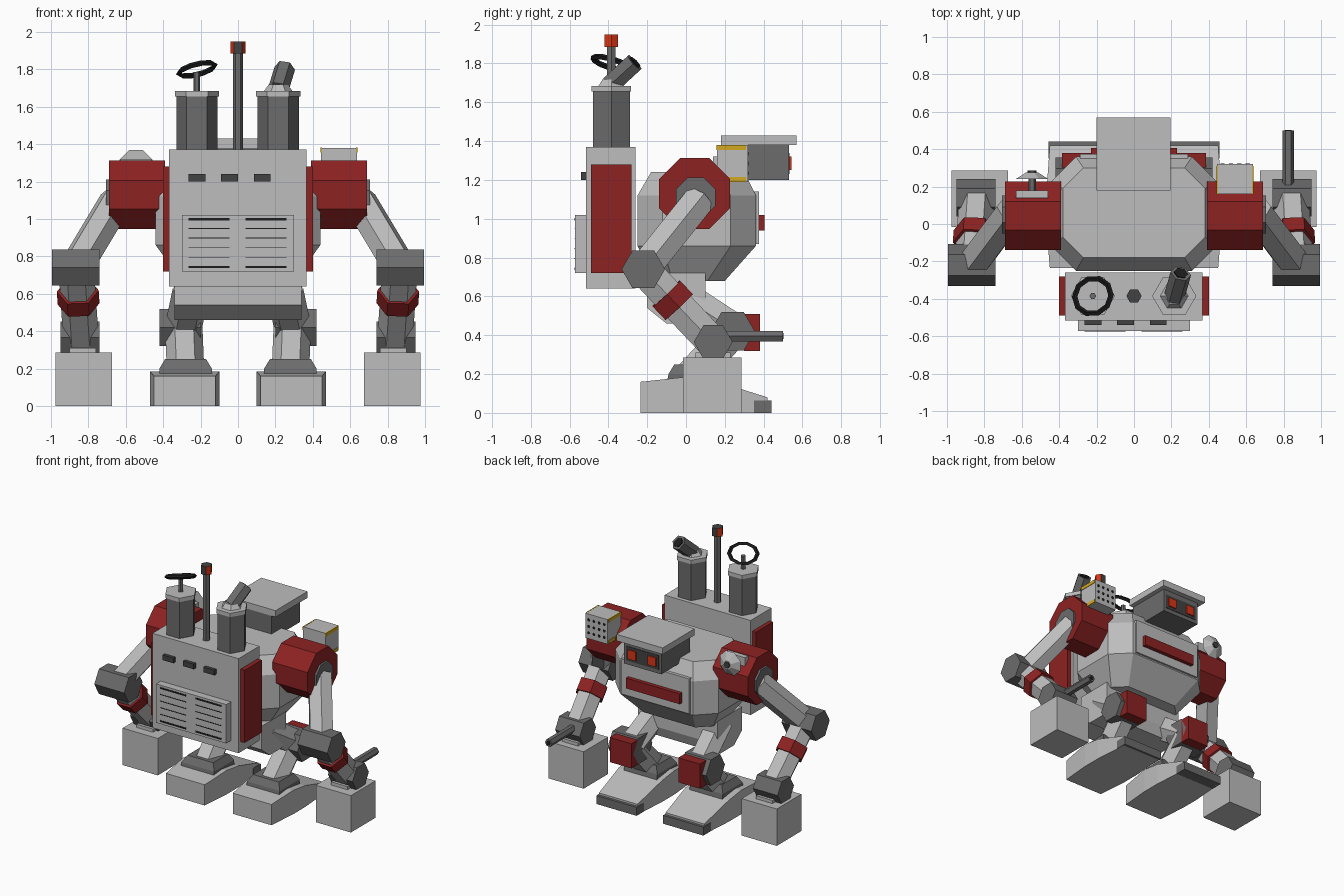
import bpy, bmesh, math
from mathutils import Vector

cube = bpy.data.objects.get("Cube")
if cube:
    bpy.data.objects.remove(cube, do_unlink=True)


def material(name, *rgb):
    m = bpy.data.materials.new(name)
    m.use_nodes = True
    m.diffuse_color = (*rgb, 1)
    m.node_tree.nodes["Principled BSDF"].inputs["Base Color"].default_value = (*rgb, 1)
    return m


LIGHT = material("light grey", 0.51, 0.51, 0.51)
MID = material("mid grey", 0.15, 0.15, 0.15)
DARK = material("dark grey", 0.055, 0.055, 0.055)
BLACK = material("black", 0.012, 0.012, 0.012)
RED = material("dark red", 0.27, 0.016, 0.016)
ORANGE = material("lamp orange", 0.7, 0.035, 0.008)
YELLOW = material("warning yellow", 0.65, 0.4, 0.015)


def loft(name, rings, mat):
    """Closed solid through a list of equally sized point rings."""
    bm = bmesh.new()
    rows = [[bm.verts.new(p) for p in ring] for ring in rings]
    n = len(rows[0])
    for a, b in zip(rows, rows[1:]):
        for i in range(n):
            j = (i + 1) % n
            bm.faces.new((a[i], a[j], b[j], b[i]))
    bm.faces.new(rows[0])
    bm.faces.new(rows[-1])
    bmesh.ops.recalc_face_normals(bm, faces=bm.faces)
    mesh = bpy.data.meshes.new(name)
    bm.to_mesh(mesh)
    bm.free()
    obj = bpy.data.objects.new(name, mesh)
    bpy.context.scene.collection.objects.link(obj)
    mesh.materials.append(mat)
    return obj


def box(name, x0, x1, y0, y1, z0, z1, mat):
    return loft(name, [[(x0, y0, z), (x1, y0, z), (x1, y1, z), (x0, y1, z)] for z in (z0, z1)], mat)


def rod(name, p, q, r, mat, n=6, r2=None, ref=(1, 0, 0), phase=0.0):
    """Prism or cone from p to q; ref points to the first corner."""
    p, q = Vector(p), Vector(q)
    d = (q - p).normalized()
    u = Vector(ref)
    u = (u - d * u.dot(d)).normalized()
    v = d.cross(u)
    angles = [2 * math.pi * (i + phase) / n for i in range(n)]
    ring = [u * math.cos(a) + v * math.sin(a) for a in angles]
    return loft(name, [[c + k * s for k in ring] for c, s in ((p, r), (q, r if r2 is None else r2))], mat)


def extrude_x(name, x0, x1, profile, mat):
    return loft(name, [[(x, y, z) for y, z in profile] for x in (x0, x1)], mat)


def octagon(hx, y0, y1, cut, z):
    return [(-hx, y0 + cut, z), (cut - hx, y0, z), (hx - cut, y0, z), (hx, y0 + cut, z),
            (hx, y1 - cut, z), (hx - cut, y1, z), (cut - hx, y1, z), (-hx, y1 - cut, z)]


# Torso and pelvis
loft("torso", [octagon(0.31, -0.16, 0.2, 0.09, 0.68), octagon(0.44, -0.25, 0.36, 0.13, 0.86),
               octagon(0.44, -0.25, 0.36, 0.13, 1.12), octagon(0.38, -0.18, 0.30, 0.11, 1.24)], LIGHT)
extrude_x("pelvis", -0.34, 0.34, [(-0.2, 0.72), (-0.2, 0.54), (-0.1, 0.46), (0.07, 0.46),
                                 (0.1, 0.54), (0.1, 0.72)], LIGHT)
box("chest_plate", -0.29, 0.29, 0.33, 0.375, 0.87, 1.14, LIGHT)
box("chest_bar", -0.23, 0.23, 0.36, 0.405, 0.94, 1.02, RED)

# Head
box("head", -0.16, 0.16, 0.18, 0.53, 1.2, 1.38, MID)
box("head_roof", -0.2, 0.195, 0.18, 0.57, 1.38, 1.43, LIGHT)
box("visor", -0.14, 0.14, 0.525, 0.534, 1.23, 1.34, DARK)
for s in (-1, 1):
    box("eye", s * 0.085 - 0.035, s * 0.085 + 0.035, 0.53, 0.543, 1.25, 1.32, ORANGE)

# Backpack with rear hatch, vents and side plates
box("backpack", -0.37, 0.365, -0.515, -0.26, 0.64, 1.37, LIGHT)
box("rear_hatch", -0.3, 0.3, -0.572, -0.51, 0.72, 1.02, LIGHT)
for x in (-0.22, -0.045, 0.13):
    box("vent", x - 0.045, x + 0.045, -0.54, -0.51, 1.2, 1.24, DARK)
for x in (-0.155, 0.15):
    for i in range(6):
        t = 0.008 if i in (0, 5) else 0.003
        box("hatch_slit", x - 0.11, x + 0.11, -0.575, -0.57, 1.0 - 0.051 * i - t, 1.0 - 0.051 * i + t / 2, BLACK)
for s in (-1, 1):
    box("side_plate", s * 0.35, s * 0.4, -0.49, -0.28, 0.72, 1.28, RED)

# Chimneys
Y = -0.385
for x in (-0.22, 0.215):
    rod("chimney", (x, Y, 1.36), (x, Y, 1.66), 0.11, MID)
    rod("chimney_cap", (x, Y, 1.655), (x, Y, 1.685), 0.118, LIGHT)

# Valve wheel, tilted
rod("valve_stem", (-0.22, Y, 1.68), (-0.22, Y, 1.785), 0.018, MID)
bpy.ops.mesh.primitive_torus_add(major_segments=10, minor_segments=4, major_radius=0.1,
                                 minor_radius=0.015, location=(-0.22, Y, 1.8))
wheel = bpy.context.object
wheel.name = "valve_wheel"
wheel.rotation_euler = Vector((0, 0, 1)).rotation_difference(Vector((-0.25, 0.3, 1))).to_euler()
wheel.data.materials.append(BLACK)

# Bent exhaust
rod("exhaust_collar", (0.215, Y, 1.685), (0.215, Y, 1.72), 0.075, LIGHT, r2=0.05)
rod("exhaust_pipe", (0.215, -0.39, 1.69), (0.25, -0.265, 1.805), 0.056, MID)
rod("exhaust_mouth", (0.249, -0.268, 1.802), (0.2515, -0.261, 1.809), 0.038, BLACK)

# Mast with warning lamp
rod("mast", (0, Y, 1.36), (0, Y, 1.9), 0.026, MID)
lamp = rod("mast_lamp", (0, Y, 1.885), (0, Y, 1.95), 0.041, DARK)
lamp.data.materials.append(ORANGE)
for f in lamp.data.polygons:
    f.material_index = int(abs(f.normal.x) > 0.5)

for s in (-1, 1):
    # Arm
    rod("shoulder", (s * 0.39, 0.045, 1.13), (s * 0.69, 0.045, 1.13), 0.198, RED, 8, ref=(0, 1, 0), phase=0.5)
    rod("shoulder_socket", (s * 0.5, 0.05, 1.11), (s * 0.705, 0.05, 1.11), 0.11, MID, 8, ref=(0, 1, 0), phase=0.5)
    rod("upper_arm", (s * 0.65, 0.07, 1.1), (s * 0.86, -0.21, 0.75), 0.092, LIGHT)
    rod("elbow", (s * 0.74, -0.22, 0.74), (s * 0.995, -0.22, 0.74), 0.112, MID, ref=(0, 1, 0))
    elbow, wrist = Vector((s * 0.865, -0.22, 0.74)), Vector((s * 0.84, 0.14, 0.36))
    rod("forearm", elbow, wrist, 0.095, LIGHT)
    rod("forearm_band", elbow.lerp(wrist, 0.33), elbow.lerp(wrist, 0.51), 0.112, RED)
    rod("wrist", (s * 0.74, 0.14, 0.365), (s * 0.95, 0.14, 0.365), 0.1, MID, ref=(0, 1, 0))
    box("wrist_plate", s * 0.76, s * 0.9, 0.05, 0.23, 0.27, 0.31, LIGHT)
    box("hand", s * 0.675, s * 0.975, -0.015, 0.285, 0, 0.285, LIGHT)

    # Leg
    rod("thigh", (s * 0.25, -0.05, 0.62), (s * 0.29, 0.24, 0.43), 0.1, LIGHT)
    rod("knee", (s * 0.2, 0.24, 0.42), (s * 0.42, 0.24, 0.42), 0.115, MID, ref=(0, 1, 0))
    box("knee_pad", s * 0.2, s * 0.385, 0.3, 0.38, 0.32, 0.51, RED)
    rod("shin", (s * 0.29, 0.24, 0.42), (s * 0.28, 0.02, 0.18), 0.1, LIGHT)
    loft("ankle", [[(s * 0.28 + a * w, 0.03 + b * h, z) for a, b in ((-1, -1), (1, -1), (1, 1), (-1, 1))]
                   for z, w, h in ((0.15, 0.14, 0.13), (0.2, 0.14, 0.12), (0.25, 0.11, 0.09))], MID)

    # Foot, slightly narrower at the heel, with a dark toe cap
    loft("foot", [[(s * 0.285 - w, y, 0), (s * 0.285 + w, y, 0), (s * 0.285 + w, y, z), (s * 0.285 - w, y, z)]
                  for y, z, w in ((-0.235, 0.16, 0.165), (0, 0.185, 0.185), (0.15, 0.165, 0.185),
                                  (0.42, 0.08, 0.165))], LIGHT)
    box("toe_cap", s * 0.285 - 0.172, s * 0.285 + 0.172, 0.35, 0.44, 0, 0.065, MID)

# Gun barrel on the left wrist
rod("gun_barrel", (0.825, 0.14, 0.395), (0.825, 0.5, 0.395), 0.03, MID)
rod("gun_muzzle", (0.825, 0.495, 0.395), (0.825, 0.503, 0.395), 0.018, BLACK)

# Missile box on the left shoulder, with warning strips and tube holes
box("missile_box", 0.445, 0.635, 0.16, 0.32, 1.19, 1.38, LIGHT)
for x in (0.445, 0.635):
    for z in (1.19, 1.355):
        box("warning_strip", x - 0.004, x + 0.004, 0.158, 0.31, z, z + 0.026, YELLOW)
for i in range(4):
    for j in range(3):
        x, z = 0.473 + 0.045 * i, 1.235 + 0.05 * j
        rod("missile_tube", (x, 0.316, z), (x, 0.323, z), 0.011, BLACK)

# Dish on the right shoulder
box("dish_mount", -0.63, -0.46, 0.14, 0.18, 1.2, 1.32, LIGHT)
rod("dish_stem", (-0.545, 0.17, 1.28), (-0.545, 0.25, 1.28), 0.02, MID)
rod("dish", (-0.545, 0.24, 1.28), (-0.545, 0.275, 1.28), 0.095, LIGHT, 8, r2=0.035, phase=0.5)
rod("dish_tip", (-0.545, 0.27, 1.28), (-0.545, 0.285, 1.28), 0.025, DARK)
